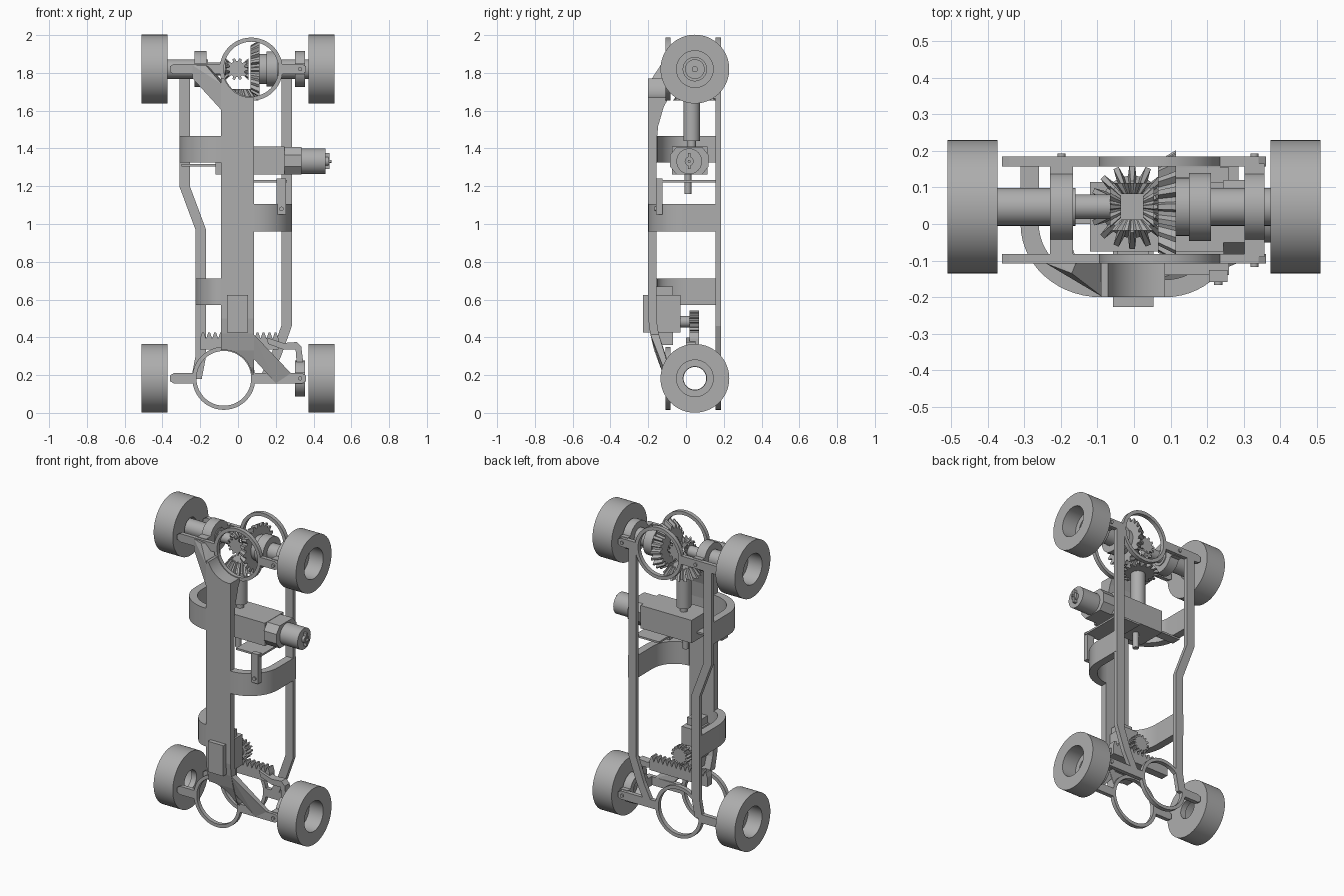
import bpy, bmesh, math
from mathutils import Matrix, Vector

if "Cube" in bpy.data.objects:
    bpy.data.objects.remove(bpy.data.objects["Cube"])

mat = bpy.data.materials.new("plain grey")
mat.diffuse_color = (0.42, 0.42, 0.42, 1)
mat.use_nodes = True
mat.node_tree.nodes["Principled BSDF"].inputs["Base Color"].default_value = mat.diffuse_color
AX = {'x': Matrix.Rotation(math.pi / 2, 4, 'Y'),
      'y': Matrix.Rotation(-math.pi / 2, 4, 'X'),
      'z': Matrix.Identity(4)}


def finish(name, bm, smooth=False):
    bmesh.ops.remove_doubles(bm, verts=bm.verts, dist=1e-5)
    bmesh.ops.recalc_face_normals(bm, faces=bm.faces)
    me = bpy.data.meshes.new(name)
    bm.to_mesh(me)
    bm.free()
    me.materials.append(mat)
    ob = bpy.data.objects.new(name, me)
    bpy.context.collection.objects.link(ob)
    bpy.ops.object.select_all(action='DESELECT')
    ob.select_set(True)
    bpy.context.view_layer.objects.active = ob
    if smooth:
        bpy.ops.object.shade_smooth_by_angle(angle=math.radians(35))
    return ob


def box(name, x0, x1, y0, y1, z0, z1):
    bm = bmesh.new()
    m = Matrix.Translation(((x0 + x1) / 2, (y0 + y1) / 2, (z0 + z1) / 2))
    bmesh.ops.create_cube(bm, size=1, matrix=m @ Matrix.Diagonal((x1 - x0, y1 - y0, z1 - z0, 1)))
    return finish(name, bm)


def prism(name, pts, axis, a, b, smooth=False):
    """Extrude an outline; pts are (y,z), (x,z) or (x,y) for axis x, y, z."""
    def p3(p, t):
        return {'x': (t, p[0], p[1]), 'y': (p[0], t, p[1]), 'z': (p[0], p[1], t)}[axis]
    bm = bmesh.new()
    lo = [bm.verts.new(p3(p, a)) for p in pts]
    hi = [bm.verts.new(p3(p, b)) for p in pts]
    bm.faces.new(lo)
    bm.faces.new(hi[::-1])
    for i in range(len(pts)):
        j = (i + 1) % len(pts)
        bm.faces.new((lo[i], lo[j], hi[j], hi[i]))
    return finish(name, bm, smooth)


def lathe(name, prof, axis, loc, n=48):
    """Revolve a closed (radius, height) profile about an axis."""
    bm = bmesh.new()
    m = Matrix.Translation(loc) @ AX[axis]
    vs = [bm.verts.new(m @ Vector((r, 0, h))) for r, h in prof]
    es = [bm.edges.new((vs[i], vs[(i + 1) % len(vs)])) for i in range(len(vs))]
    d = m.to_3x3() @ Vector((0, 0, 1))
    bmesh.ops.spin(bm, geom=vs + es, cent=loc, axis=d, angle=2 * math.pi, steps=n, use_duplicate=False)
    bmesh.ops.dissolve_degenerate(bm, dist=1e-6, edges=bm.edges)
    return finish(name, bm, True)


def ring(name, ro, ri, axis, loc, a, b):
    return lathe(name, [(ri, a), (ro, a), (ro, b), (ri, b)], axis, loc)


def cyl(name, r, axis, loc, a, b, n=32):
    bm = bmesh.new()
    m = Matrix.Translation(loc) @ AX[axis] @ Matrix.Translation((0, 0, (a + b) / 2))
    bmesh.ops.create_cone(bm, cap_ends=True, segments=n, radius1=r, radius2=r, depth=b - a, matrix=m)
    return finish(name, bm, True)


def gear(name, teeth, r0, r1, axis, loc, a, b, root=0.74):
    """Toothed cone from radius r0 at height a to r1 at height b."""
    bm = bmesh.new()
    m = Matrix.Translation(loc) @ AX[axis]
    rows = []
    for r, h in ((r0, a), (r1, b)):
        row = []
        for i in range(teeth):
            for f, k in ((-.34, root), (-.17, 1), (.17, 1), (.34, root)):
                t = 2 * math.pi * (i + f) / teeth
                row.append(bm.verts.new(m @ Vector((r * k * math.cos(t), r * k * math.sin(t), h))))
        rows.append(row)
    lo, hi = rows
    bm.faces.new(lo)
    bm.faces.new(hi)
    for i in range(len(lo)):
        j = (i + 1) % len(lo)
        bm.faces.new((lo[i], lo[j], hi[j], hi[i]))
    return finish(name, bm)


def cut(ob, cutter):
    mod = ob.modifiers.new("cut", 'BOOLEAN')
    mod.operation, mod.object, mod.solver = 'DIFFERENCE', cutter, 'EXACT'
    bpy.context.view_layer.objects.active = ob
    bpy.ops.object.modifier_apply(modifier=mod.name)


YC, ZT, ZB = 0.047, 1.82, 0.183
TOPX, BOTX = 0.07, -0.075
FRONT, BACK = (-0.108, -0.082), (0.157, 0.184)

# wheels: deep outer recess, inner wall with a bore
for zc, lab in ((ZT, "upper"), (ZB, "lower")):
    for s in (-1, 1):
        lathe(lab + "_wheel", [(0.062, s * .373), (0.182, s * .373), (0.182, s * .51), (0.097, s * .51),
                               (0.097, s * .41), (0.062, s * .41)], 'x', (0, YC, zc), 64)

# hub rings and cross bars, on the front and back planes
for y0, y1 in (FRONT, BACK):
    for cx, zc, lab in ((TOPX, ZT, "upper"), (BOTX, ZB, "lower")):
        ring(lab + "_ring", 0.167, 0.145, 'y', (cx, 0, zc), y0, y1)
        for xa, xb in ((-0.36, cx - 0.15), (cx + 0.15, 0.36)):
            e = 0.02
            l, r = (xa, xb) if xa == -0.36 else (xb, xa)
            s = 1 if r > l else -1
            prism(lab + "_bar", [(r, zc - .027), (r, zc + .027), (l + s * e, zc + .027), (l, zc + .015),
                                 (l, zc - .015), (l + s * e, zc - .027)], 'y', y0, y1)

# rear rails, bent centre lines
for lab, path in (("left_rail", [(-.283, 1.81), (-.283, 1.2), (-.197, .97), (-.197, .4), (-.197, .3), (-.22, .18)]),
                  ("right_rail", [(.257, 1.81), (.257, .46), (.2, .30), (.14, .18)])):
    prism(lab, [(x - .028, z) for x, z in path] + [(x + .028, z) for x, z in path[::-1]], 'y', *BACK)

# front spine, thickened towards the top ring and swept back at the bottom
spine = prism("spine", [(-.2, 1.77), (-.2, .5), (-.19, .42), (-.168, .33), (-.135, .24), (-.108, .2),
                        (-.082, .2), (-.085, .24), (-.115, .33), (-.145, .42), (-.157, .5), (-.157, 1.42),
                        (-.147, 1.52), (-.118, 1.62), (-.09, 1.67), (-.083, 1.77)], 'x', -.09, .085)
for cx, zc in ((TOPX, ZT), (BOTX, ZB)):
    c = cyl("cutter", 0.15, 'y', (cx, 0, zc), -0.4, 0.4, 64)
    cut(spine, c)
    bpy.data.objects.remove(c)

# gussets from the spine out to the bars
def gusset(name, near, far):
    bm = bmesh.new()
    for p in near + far:
        bm.verts.new(p)
    bmesh.ops.convex_hull(bm, input=bm.verts)
    return finish(name, bm)


gusset("upper_gusset", [(-.085, -.2, 1.6), (-.085, -.2, 1.74), (-.085, -.085, 1.67), (-.085, -.085, 1.76)],
       [(-.24, -.108, 1.77), (-.24, -.108, 1.84), (-.24, -.083, 1.84), (-.17, -.135, 1.84), (-.15, -.085, 1.83)])
gusset("lower_gusset", [(.08, -.19, .42), (.08, -.145, .42), (.08, -.15, .29), (.08, -.105, .29)],
       [(.28, -.108, .21), (.28, -.082, .21), (.2, -.108, .157), (.2, -.082, .157)])

# curved bands joining the spine to a rail
for lab, xs, xe, z0, z1 in (("upper_band", -.09, -.31, 1.325, 1.465), ("middle_band", .085, .286, .96, 1.105),
                            ("lower_band", -.09, -.226, .57, .712)):
    rx = xe - xs
    ti = math.copysign(0.05, rx)
    arc = [math.pi / 2 * i / 14 for i in range(15)]
    out = [(xs + rx * math.sin(t), -.2 * math.cos(t)) for t in arc] + [(xe, .184)]
    inn = [(xs + (rx - ti) * math.sin(t), -.152 * math.cos(t)) for t in arc] + [(xe - ti, .184)]
    prism(lab, out + inn[::-1], 'z', z0, z1, True)

# upper axle shafts and bearing rings
A = (0, YC, ZT)
cyl("left_axle", .052, 'x', A, -.41, -.16)
cyl("left_inner_shaft", .034, 'x', A, -.16, -.05)
cyl("right_axle", .052, 'x', A, .11, .41)
cyl("differential_drum", .093, 'x', A, .15, .21)
for s in (-1, 1):
    cyl("axle_end_pin", .016, 'x', A, min(s * .4, s * .44), max(s * .4, s * .44))
for lab, x0, x1, zc in (("left_bearing", -.23, -.166, ZT), ("right_bearing", .302, .356, ZT),
                        ("steering_knuckle", .302, .356, ZB)):
    ring(lab, .095, .06 if zc == ZB else .05, 'x', (0, YC, zc), x0, x1)
    for ya, yb in ((-.09, -.03), (.125, .165)):
        box(lab + "_mount", x0, x1, ya, yb, zc - .03, zc + .03)
    for y in (-.112, .186):
        cyl(lab + "_pin", .011, 'y', ((x0 + x1) / 2, y, zc), -.006, .006, 16)

# differential gears
gear("crown_gear", 20, .155, .125, 'x', A, .115, .065, .85)
cyl("crown_hub", .08, 'x', A, .10, .15)
gear("drive_pinion", 16, .115, .07, 'z', (-.005, YC, 0), 1.655, 1.715)
gear("left_side_gear", 10, .058, .03, 'x', A, -.065, -.035)
gear("right_side_gear", 10, .058, .03, 'x', A, .055, .025)
gear("front_spider_gear", 10, .058, .03, 'y', (-.005, 0, ZT), YC - .065, YC - .035)
gear("rear_spider_gear", 10, .058, .03, 'y', (-.005, 0, ZT), YC + .065, YC + .035)

# drive shaft, gearbox and motor
cyl("drive_shaft", .044, 'z', (-.005, .03, 0), 1.44, 1.66)
cyl("shaft_neck", .022, 'z', (-.005, .03, 0), 1.40, 1.45)
box("gearbox", -.12, .245, -.075, .115, 1.262, 1.41)
cyl("gearbox_stub", .018, 'z', (-.005, .01, 0), 1.16, 1.27, 20)
k = .035
prism("motor_collar", [(-.085, 1.27 + k), (-.085 + k, 1.262), (.12 - k, 1.262), (.12, 1.27 + k),
                       (.12, 1.4 - k), (.12 - k, 1.408), (-.085 + k, 1.408), (-.085, 1.4 - k)], 'x', .245, .335)
cyl("motor", .068, 'x', (0, .017, 1.332), .335, .462)
cyl("motor_nub", .024, 'x', (0, .017, 1.332), .46, .478, 20)
cyl("motor_shaft", .008, 'x', (0, .017, 1.332), .46, .495, 12)
box("motor_terminal", .455, .485, .01, .024, 1.29, 1.375)
box("mount_plate", .085, .26, -.14, .155, 1.22, 1.232)
box("mount_bracket", -.30, -.1, .0, .06, 1.305, 1.317)
box("mount_tab", .205, .255, -.158, -.125, 1.05, 1.24)
cyl("tab_pin", .012, 'y', (.23, -.16, 1.08), -.006, .006, 16)

# steering servo, pinion and rack
box("servo", -.057, .053, -.227, -.03, .425, .623)
box("servo_flange", -.045, .041, -.16, -.07, .36, .67)
cyl("servo_shaft", .03, 'y', (0, 0, .483), -.04, .05, 20)
gear("steering_pinion", 14, .06, .06, 'y', (0, 0, .483), .018, .068)
rack = [(-.2, .335)] + [(-.2 + .032 * i + dx, z) for i in range(13)
                        for dx, z in ((0, .395), (.01, .425), (.02, .425), (.03, .395))] + [(.214, .335)]
prism("steering_rack", rack, 'y', .018, .068)
prism("steering_link", [(.15, .40), (.24, .37), (.31, .375), (.335, .35), (.345, .27), (.31, .27),
                        (.305, .335), (.24, .335), (.16, .365)], 'y', .0, .05)
